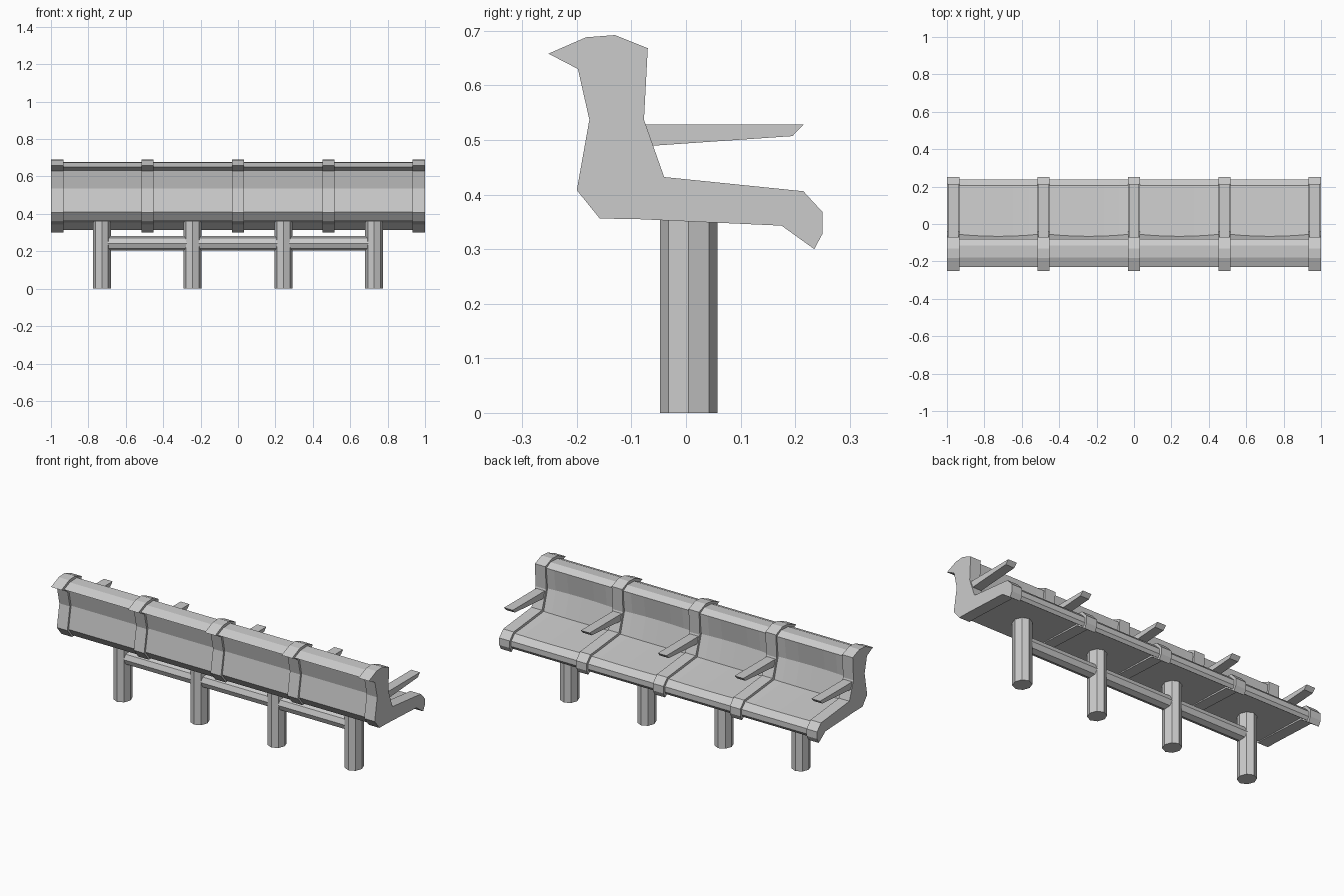
import bpy, bmesh, math

if "Cube" in bpy.data.objects:
    bpy.data.objects.remove(bpy.data.objects["Cube"])

BAYS = [-0.967, -0.4835, 0.0, 0.4835, 0.967]   # rib centres
RIB_W = 0.066

def loft(name, sections):
    """Closed solid through a list of matching vertex rings."""
    bm = bmesh.new()
    rings = [[bm.verts.new(p) for p in s] for s in sections]
    n = len(rings[0])
    for a, b in zip(rings, rings[1:]):
        for i in range(n):
            j = (i + 1) % n
            bm.faces.new((a[i], a[j], b[j], b[i]))
    bm.faces.new(rings[0])
    bm.faces.new(rings[-1])
    bmesh.ops.recalc_face_normals(bm, faces=bm.faces)
    me = bpy.data.meshes.new(name)
    bm.to_mesh(me)
    bm.free()
    ob = bpy.data.objects.new(name, me)
    bpy.context.collection.objects.link(ob)
    return ob

def extrude_x(name, profile, x, width):
    return loft(name, [[(x + s * width / 2, y, z) for y, z in profile] for s in (-1, 1)])

def octagon(ra, rb):
    return [(ra * math.cos(k * math.pi / 4), rb * math.sin(k * math.pi / 4)) for k in range(8)]

# side profiles (y, z)
RIB = [(-0.252, 0.658), (-0.183, 0.688), (-0.13, 0.692), (-0.07, 0.668),
       (-0.077, 0.537), (-0.04, 0.432), (0.215, 0.406), (0.25, 0.368),
       (0.25, 0.328), (0.235, 0.30), (0.175, 0.343), (-0.09, 0.355),
       (-0.158, 0.356), (-0.2, 0.408), (-0.177, 0.537), (-0.198, 0.63)]
ARM = [(-0.09, 0.528), (0.215, 0.528), (0.195, 0.507), (-0.052, 0.49), (-0.07, 0.49)]
# panel profile (y, z, sag_y, sag_z): sag hollows each place in its middle
PANEL = [(-0.23, 0.652, 0, 0), (-0.178, 0.674, 0, 0), (-0.115, 0.677, 0, 0),
         (-0.08, 0.656, 0, 0), (-0.088, 0.537, -0.012, 0), (-0.052, 0.422, -0.014, -0.01),
         (0.205, 0.395, 0, -0.003), (0.237, 0.362, 0, 0), (0.237, 0.332, 0, 0),
         (0.225, 0.315, 0, 0), (0.172, 0.353, 0, 0), (-0.15, 0.362, 0, 0),
         (-0.188, 0.41, 0, 0), (-0.166, 0.537, 0, 0), (-0.186, 0.633, 0, 0)]

# ribs and armrests
for i, x in enumerate(BAYS):
    extrude_x(f"rib_{i + 1}", RIB, x, RIB_W)
    extrude_x(f"armrest_{i + 1}", ARM, x, 0.055)

# hollowed seat and back panels between the ribs
SEG = 6
for i, (a, b) in enumerate(zip(BAYS, BAYS[1:])):
    rings = []
    for k in range(SEG + 1):
        t = k / SEG
        s = 1 - (2 * t - 1) ** 2
        rings.append([(a + (b - a) * t, y + s * sy, z + s * sz) for y, z, sy, sz in PANEL])
    loft(f"seat_panel_{i + 1}", rings)

# eight-sided legs
for i, x in enumerate((-0.728, -0.243, 0.243, 0.728)):
    ring = octagon(0.048, 0.053)
    loft(f"leg_{i + 1}", [[(x + u, 0.005 + v, z) for u, v in ring] for z in (0, 0.362)])

# eight-sided stretcher rail joining the legs
extrude_x("stretcher_rail", [(0.005 + u, 0.243 + v) for u, v in octagon(0.04, 0.04)], 0, 1.44)
